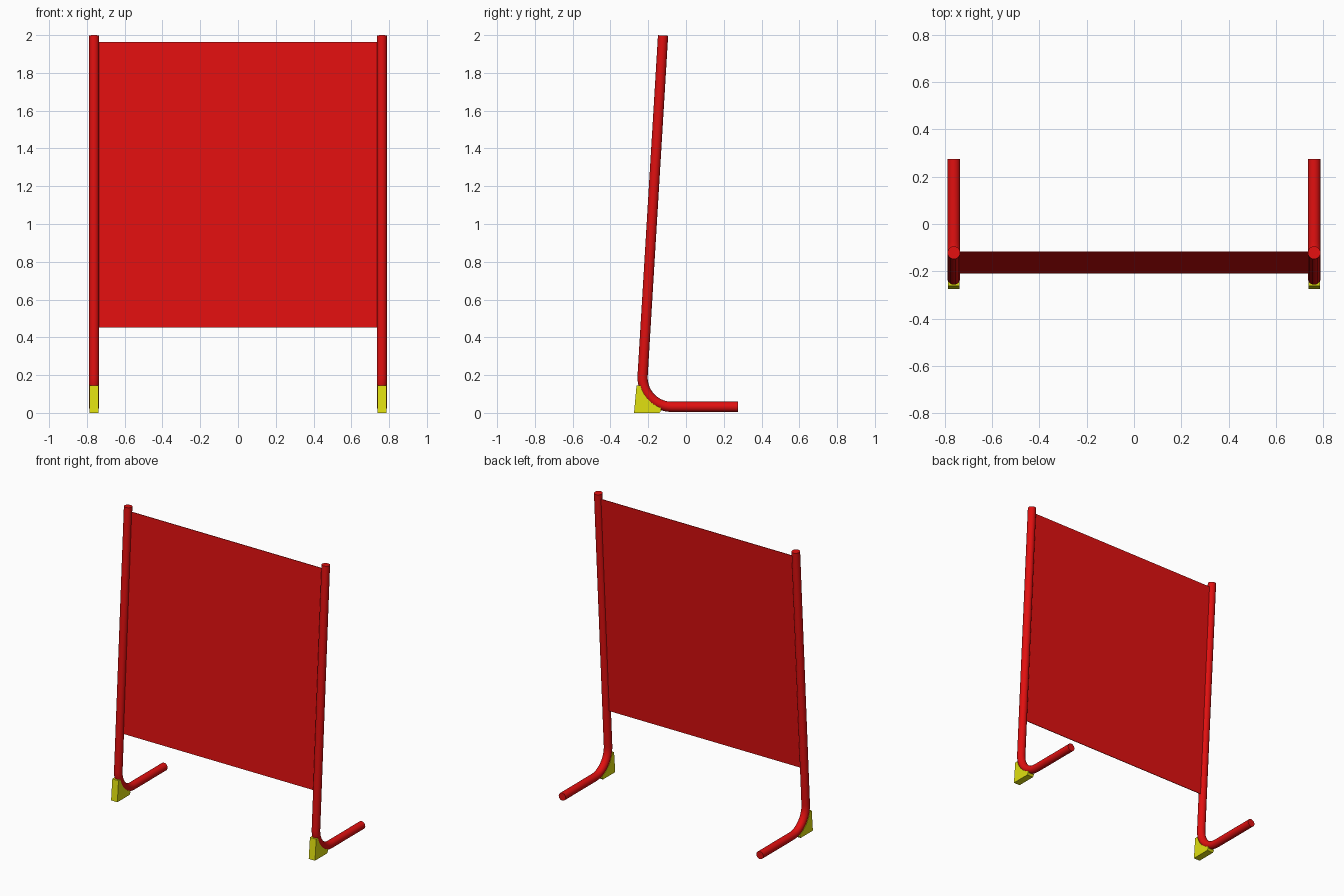
import bpy, bmesh, math
from mathutils import Vector

cube = bpy.data.objects.get("Cube")
if cube:
    bpy.data.objects.remove(cube, do_unlink=True)


def make_material(name, color):
    m = bpy.data.materials.new(name)
    m.use_nodes = True
    m.diffuse_color = color
    m.node_tree.nodes["Principled BSDF"].inputs["Base Color"].default_value = color
    return m


RED = make_material("red paint", (0.75, 0.005, 0.005, 1))
YELLOW = make_material("yellow rubber", (0.75, 0.75, 0.005, 1))

POST_X = 0.762          # side offset of the posts
TUBE_R = 0.027
BEND_Y, BEND_Z, BEND_R = -0.075, 0.187, 0.155
LEAN = 0.06             # backward lean of the posts, radians


def arc(radius, start, end, steps):
    """Points (y, z) on the bend, from the post side to the floor side."""
    angles = [start + (end - start) * i / steps for i in range(steps + 1)]
    return [(BEND_Y - radius * math.cos(a), BEND_Z + radius * math.sin(a)) for a in angles]


def post_y(z):
    y0, z0 = arc(BEND_R, LEAN, LEAN, 1)[0]
    return y0 + (z - z0) * math.tan(LEAN)


def finish(bm, name, material, smooth=False):
    bmesh.ops.recalc_face_normals(bm, faces=bm.faces)
    mesh = bpy.data.meshes.new(name)
    bm.to_mesh(mesh)
    bm.free()
    mesh.materials.append(material)
    ob = bpy.data.objects.new(name, mesh)
    bpy.context.collection.objects.link(ob)
    if smooth:
        bpy.ops.object.select_all(action="DESELECT")
        ob.select_set(True)
        bpy.context.view_layer.objects.active = ob
        bpy.ops.object.shade_smooth_by_angle(angle=math.radians(40))
    return ob


def tube(name, x, path, sides=20):
    """Sweep a circle along a path lying in the plane at x."""
    bm = bmesh.new()
    pts = [Vector((x, y, z)) for y, z in path]
    rings = []
    for i, p in enumerate(pts):
        t = (pts[min(i + 1, len(pts) - 1)] - pts[max(i - 1, 0)]).normalized()
        if 0 < i < len(pts) - 1:
            t = ((p - pts[i - 1]).normalized() + (pts[i + 1] - p).normalized()).normalized()
        side = Vector((1, 0, 0))
        up = t.cross(side)
        rings.append([bm.verts.new(p + TUBE_R * (math.cos(a) * side + math.sin(a) * up))
                      for a in (2 * math.pi * k / sides for k in range(sides))])
    for a, b in zip(rings, rings[1:]):
        for k in range(sides):
            n = (k + 1) % sides
            bm.faces.new((a[k], a[n], b[n], b[k]))
    bm.faces.new(rings[0])
    bm.faces.new(rings[-1])
    return finish(bm, name, RED, smooth=True)


def prism(name, material, profile, x0, x1):
    """Extrude a (y, z) profile from x0 to x1."""
    bm = bmesh.new()
    face = bm.faces.new([bm.verts.new((x0, y, z)) for y, z in profile])
    ext = bmesh.ops.extrude_face_region(bm, geom=[face])
    verts = [v for v in ext["geom"] if isinstance(v, bmesh.types.BMVert)]
    bmesh.ops.translate(bm, verts=verts, vec=(x1 - x0, 0, 0))
    return finish(bm, name, material)


# Bent tube frames and wedge feet, one on each side
frame_path = [(post_y(1.998), 1.998)] + arc(BEND_R, LEAN, -math.pi / 2, 14) + [(0.275, 0.032)]
wedge_profile = [(-0.275, 0), (-0.262, 0.145)] + arc(0.171, -0.24, -1.22, 8) + [(-0.131, 0.014), (-0.14, 0)]
for side, s in (("left", 1), ("right", -1)):
    tube(side + "_tube_frame", s * POST_X, frame_path)
    prism(side + "_wedge_foot", YELLOW, wedge_profile, s * POST_X - 0.024, s * POST_X + 0.024)

# Thin leaning panel between the posts
LOW, HIGH, OFFSET, HALF = 0.452, 1.964, 0.006, 0.002
panel_profile = [(post_y(LOW) + OFFSET - HALF, LOW), (post_y(HIGH) + OFFSET - HALF, HIGH),
                 (post_y(HIGH) + OFFSET + HALF, HIGH), (post_y(LOW) + OFFSET + HALF, LOW)]
prism("panel", RED, panel_profile, -POST_X + 0.01, POST_X - 0.01)
